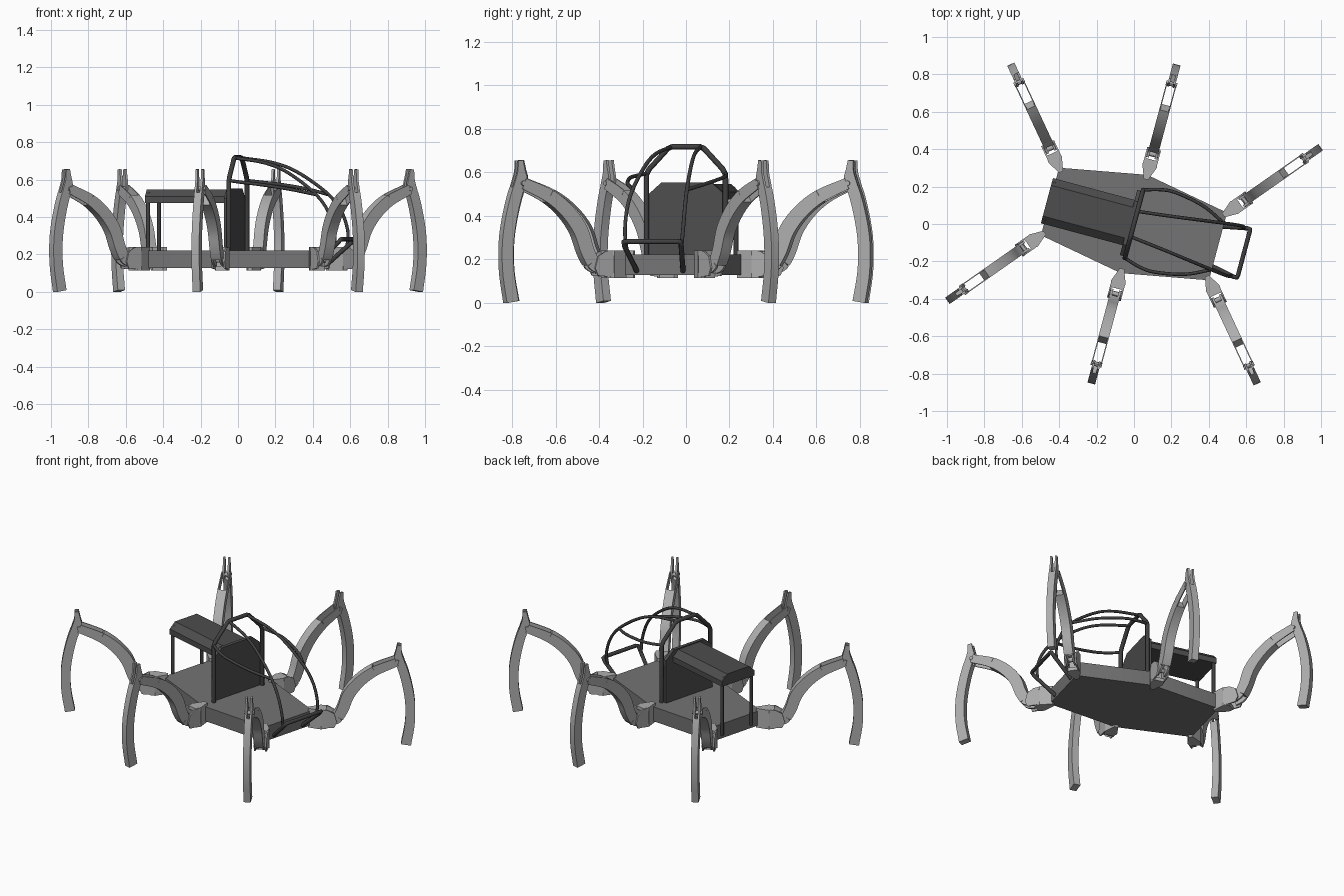
import bpy, bmesh, math
from mathutils import Matrix, Vector

old = bpy.data.objects.get("Cube")
if old:
    bpy.data.objects.remove(old)

# The whole walker is turned slightly about z
TURN = Matrix.Rotation(math.radians(-15), 4, 'Z')


def material(name, grey):
    m = bpy.data.materials.new(name)
    m.use_nodes = True
    colour = (grey, grey, grey, 1)
    m.diffuse_color = colour
    m.node_tree.nodes["Principled BSDF"].inputs["Base Color"].default_value = colour
    return m


LEG = material("light grey leg metal", 0.42)
HULL = material("mid grey hull", 0.175)
BODY = material("dark grey housing", 0.075)
TUBE = material("charcoal tube", 0.05)


def finish(bm, name, mat, matrix=Matrix()):
    bmesh.ops.recalc_face_normals(bm, faces=bm.faces)
    me = bpy.data.meshes.new(name)
    bm.to_mesh(me)
    bm.free()
    me.transform(TURN @ matrix)
    me.materials.append(mat)
    ob = bpy.data.objects.new(name, me)
    bpy.context.collection.objects.link(ob)
    bpy.ops.object.select_all(action='DESELECT')
    ob.select_set(True)
    bpy.context.view_layer.objects.active = ob
    bpy.ops.object.shade_smooth_by_angle(angle=math.radians(30))
    return ob


def prism(bm, points, a, b, axis):
    """Extrude a closed outline from a to b along x, y or z."""
    def place(p, d):
        return {'x': (d, p[0], p[1]), 'y': (p[0], d, p[1]), 'z': (p[0], p[1], d)}[axis]
    lo = [bm.verts.new(place(p, a)) for p in points]
    hi = [bm.verts.new(place(p, b)) for p in points]
    bm.faces.new(lo)
    bm.faces.new(hi[::-1])
    n = len(points)
    for i in range(n):
        j = (i + 1) % n
        bm.faces.new((lo[i], lo[j], hi[j], hi[i]))


def smooth_path(points, steps=5):
    """Catmull-Rom curve through the points."""
    p = [Vector(q) for q in points]
    p = [2 * p[0] - p[1]] + p + [2 * p[-1] - p[-2]]
    out = []
    for i in range(1, len(p) - 2):
        for s in range(steps):
            t = s / steps
            a, b, c, d = p[i - 1:i + 3]
            out.append(0.5 * (2 * b + (c - a) * t + (2 * a - 5 * b + 4 * c - d) * t * t
                              + (3 * b - a - 3 * c + d) * t ** 3))
    return out + [p[-2]]


def ribbon(bm, path, y0, y1):
    """Bar of rectangular section following (r, z, half thickness)."""
    rings = []
    for i, p in enumerate(path):
        d = path[min(i + 1, len(path) - 1)] - path[max(i - 1, 0)]
        n = Vector((-d.y, d.x)).normalized() * p.z
        rings.append([bm.verts.new((p.x + s * n.x, y, p.y + s * n.y))
                      for s, y in ((-1, y0), (1, y0), (1, y1), (-1, y1))])
    for a, b in zip(rings, rings[1:]):
        for i in range(4):
            j = (i + 1) % 4
            bm.faces.new((a[i], a[j], b[j], b[i]))
    bm.faces.new(rings[0])
    bm.faces.new(rings[-1][::-1])


def pin(bm, r, z, radius, half):
    rot = Matrix.Translation((r, 0, z)) @ Matrix.Rotation(math.pi / 2, 4, 'X')
    bmesh.ops.create_cone(bm, cap_ends=True, segments=12, radius1=radius,
                          radius2=radius, depth=2 * half, matrix=rot)


# Hull: long hexagonal slab
corners = [(0.465, 0.187), (0, 0.272), (-0.465, 0.187),
           (-0.465, -0.187), (0, -0.272), (0.465, -0.187)]
bm = bmesh.new()
prism(bm, corners, 0.128, 0.222, 'z')
finish(bm, "hull", HULL)

# Legs: one design repeated at every hull corner
thigh = smooth_path([(.10, .165, .032), (.145, .18, .032), (.18, .24, .034), (.215, .335, .036),
                     (.28, .42, .034), (.37, .49, .031), (.5, .548, .026)])
shin = smooth_path([(.512, .57, .027), (.55, .45, .028), (.578, .3, .029),
                    (.579, .15, .029), (.556, .004, .03)])
prong = smooth_path([(.516, .655, .012), (.512, .61, .018), (.512, .57, .027), (.53, .515, .027)], 3)
socket = [(-.025, -.012), (.05, -.04), (.085, -.03), (.085, .03), (.05, .04), (-.025, .012)]


def build_leg(side, place, matrix):
    label = place + "_" + side
    # socket with clevis cheeks
    bm = bmesh.new()
    prism(bm, socket, 0.218, 0.24, 'z')
    prism(bm, socket, 0.115, 0.137, 'z')
    prism(bm, socket[:2] + socket[-2:], 0.13, 0.225, 'z')
    cheek = [(.045, .118), (.13, .125), (.145, .16), (.13, .215), (.09, .238), (.045, .238)]
    for s in (-1, 1):
        prism(bm, cheek, s * .029, s * .038, 'y')
    pin(bm, .115, .17, .014, .036)
    finish(bm, label + "_hip_socket", LEG, matrix)
    # thigh: solid middle, forked at both ends
    bm = bmesh.new()
    ribbon(bm, thigh[6:-5], -.028, .028)
    for s in (-1, 1):
        ribbon(bm, thigh[:7], s * .016, s * .028)
        ribbon(bm, thigh[-6:], s * .022, s * .028)
    pin(bm, .503, .55, .012, .03)
    finish(bm, label + "_thigh", LEG, matrix)
    # shin with a pair of knee prongs
    bm = bmesh.new()
    ribbon(bm, shin[2:], -.021, .021)
    for s in (-1, 1):
        ribbon(bm, prong, s * .009, s * .021)
    finish(bm, label + "_shin", LEG, matrix)


for (x, y), angle, place in zip(corners, (50, 90, 130, 230, 270, 310),
                                ("fore", "middle", "aft", "aft", "middle", "fore")):
    m = Matrix.Translation((x, y, 0)) @ Matrix.Rotation(math.radians(angle), 4, 'Z')
    build_leg("left" if y > 0 else "right", place, m)

# Canopy roof and bulkhead, both with chamfered tops
bm = bmesh.new()
prism(bm, [(-.125, .475), (-.125, .51), (-.085, .547), (.085, .547), (.125, .51), (.125, .475)],
      -.482, -.02, 'x')
finish(bm, "canopy_roof", BODY)
bm = bmesh.new()
prism(bm, [(-.18, .215), (-.18, .5), (-.12, .553), (.12, .553), (.18, .5), (.18, .215)],
      -.03, -.008, 'x')
finish(bm, "bulkhead", BODY)


def tube(name, points, radius):
    cu = bpy.data.curves.new(name, 'CURVE')
    cu.dimensions = '3D'
    cu.bevel_depth = radius
    cu.bevel_resolution = 2
    cu.use_fill_caps = True
    sp = cu.splines.new('POLY')
    sp.points.add(len(points) - 1)
    for q, p in zip(sp.points, points):
        q.co = (*(TURN @ Vector(p)), 1)
    cu.materials.append(TUBE)
    ob = bpy.data.objects.new(name, cu)
    bpy.context.collection.objects.link(ob)


def hoop(half):
    """Complete a left-right symmetric tube from its left half."""
    return half + [(x, -y, z) for x, y, z in reversed(half)]


# Cage hoops and bumper
tube("roll_hoop", hoop([(0, .188, .215), (0, .188, .59), (0, .175, .615), (0, .085, .71), (0, .065, .718)]), .013)
tube("rear_frame", hoop([(-.468, .113, .15), (-.468, .113, .5), (-.468, .1, .525)]), .011)
tube("bumper", hoop([(.462, .11, .145), (.59, .135, .262), (.605, .135, .28), (.608, .12, .282)]), .012)

# Curved cage bars on each side
for side, s in (("left", 1), ("right", -1)):
    top = [(0, .07, .716), (.17, .09, .69), (.3, .107, .64), (.45, .127, .535),
           (.53, .137, .44), (.57, .138, .33), (.57, .13, .25)]
    rail = [(0, .188, .595), (.08, .212, .585), (.17, .22, .575), (.33, .19, .55), (.465, .128, .52)]
    tube("top_bar_" + side, smooth_path([(x, s * y, z) for x, y, z in top]), .009)
    tube("side_bar_" + side, smooth_path([(x, s * y, z) for x, y, z in rail]), .009)
